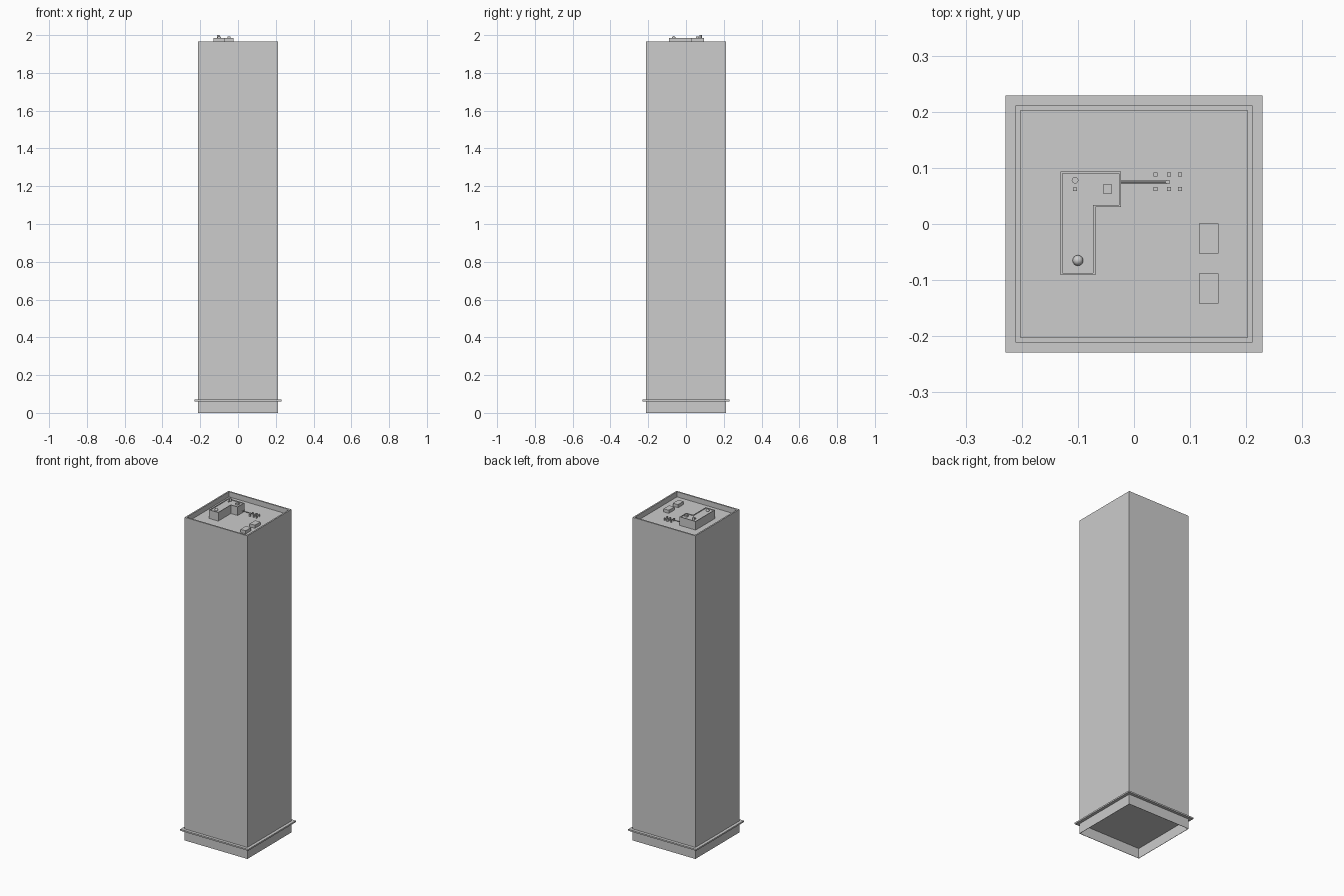
import bpy
import bmesh
from mathutils import Matrix

cube = bpy.data.objects.get("Cube")
if cube:
    bpy.data.objects.remove(cube, do_unlink=True)

GREY = (0.604, 0.604, 0.604, 1.0)
grey = bpy.data.materials.new("light_grey")
grey.use_nodes = True
grey.diffuse_color = GREY
grey.node_tree.nodes["Principled BSDF"].inputs["Base Color"].default_value = GREY


def finish(name, bm):
    bmesh.ops.recalc_face_normals(bm, faces=bm.faces[:])
    mesh = bpy.data.meshes.new(name)
    bm.to_mesh(mesh)
    bm.free()
    mesh.materials.append(grey)
    obj = bpy.data.objects.new(name, mesh)
    bpy.context.collection.objects.link(obj)
    return obj


def square(half):
    return [(-half, -half), (half, -half), (half, half), (-half, half)]


def prism(name, outline, z0, z1, rim=0, drop=0, from_below=False):
    """Upright prism; rim and drop sink a tray into its top or underside."""
    bm = bmesh.new()
    near, far = (z1, z0) if from_below else (z0, z1)
    base = bm.faces.new([bm.verts.new((x, y, near)) for x, y in outline])
    out = bmesh.ops.extrude_face_region(bm, geom=[base], use_keep_orig=True)
    verts = [g for g in out["geom"] if isinstance(g, bmesh.types.BMVert)]
    cap = next(g for g in out["geom"] if isinstance(g, bmesh.types.BMFace))
    bmesh.ops.translate(bm, verts=verts, vec=(0, 0, far - near))
    bmesh.ops.recalc_face_normals(bm, faces=bm.faces[:])
    if rim:
        bmesh.ops.inset_region(bm, faces=[cap], thickness=rim, use_even_offset=True)
        sunk = bmesh.ops.extrude_face_region(bm, geom=[cap])
        moved = [g for g in sunk["geom"] if isinstance(g, bmesh.types.BMVert)]
        bmesh.ops.translate(bm, verts=moved, vec=(0, 0, drop))
        if cap.is_valid:
            bmesh.ops.delete(bm, geom=[cap], context="FACES")
    return finish(name, bm)


def box(name, x, y, sx, sy, z0, z1):
    corners = [(x + u * sx / 2, y + v * sy / 2) for u, v in square(1)]
    return prism(name, corners, z0, z1)


def cylinder(name, radius, depth, matrix, sides=12):
    bm = bmesh.new()
    bmesh.ops.create_cone(bm, cap_ends=True, segments=sides, radius1=radius,
                          radius2=radius, depth=depth, matrix=matrix)
    return finish(name, bm)


ROOF = 1.934
DECK = 1.982

# Hollow base, projecting ledge and tower shaft with a sunken roof
prism("base_skirt", square(0.211), 0, 0.062, rim=0.002, drop=0.061, from_below=True)
prism("ledge", square(0.229), 0.061, 0.07)
prism("tower_shaft", square(0.211), 0.07, 1.965, rim=0.009, drop=ROOF - 1.965)

# L-shaped rooftop plant room with a low rim
plan = [(-0.131, -0.091), (-0.069, -0.091), (-0.069, 0.03),
        (-0.023, 0.03), (-0.023, 0.094), (-0.131, 0.094)]
prism("plant_room", plan, ROOF, 1.986, rim=0.004, drop=DECK - 1.986)

# Fittings on the plant room
cylinder("vent_pipe", 0.006, 2 - DECK, Matrix.Translation((-0.105, 0.078, (2 + DECK) / 2)))
box("small_vent", -0.105, 0.062, 0.007, 0.006, DECK, 1.99)
box("roof_hatch", -0.047, 0.062, 0.016, 0.016, DECK, 1.992)
bm = bmesh.new()
bmesh.ops.create_uvsphere(bm, u_segments=16, v_segments=10, radius=0.0095,
                          matrix=Matrix.Translation((-0.1, -0.065, 1.9845)))
dome = finish("dome_vent", bm)
for face in dome.data.polygons:
    face.use_smooth = True

# Two cooling units
for i, y in enumerate((-0.026, -0.115)):
    box(f"cooling_unit_{i + 1}", 0.133, y, 0.035, 0.053, ROOF, 1.953)

# Pipe running out to a square riser
along_x = Matrix.Rotation(1.5708, 4, "Y")
cylinder("roof_pipe", 0.0025, 0.084, Matrix.Translation((0.019, 0.075, 1.946)) @ along_x, 8)
box("pipe_riser", 0.06, 0.075, 0.006, 0.007, ROOF, 1.949)

# Grid of short posts
for i, x in enumerate((0.038, 0.062, 0.082)):
    for j, y in enumerate((0.062, 0.088)):
        box(f"roof_post_{i + 1}_{j + 1}", x, y, 0.007, 0.007, ROOF, 1.949)
